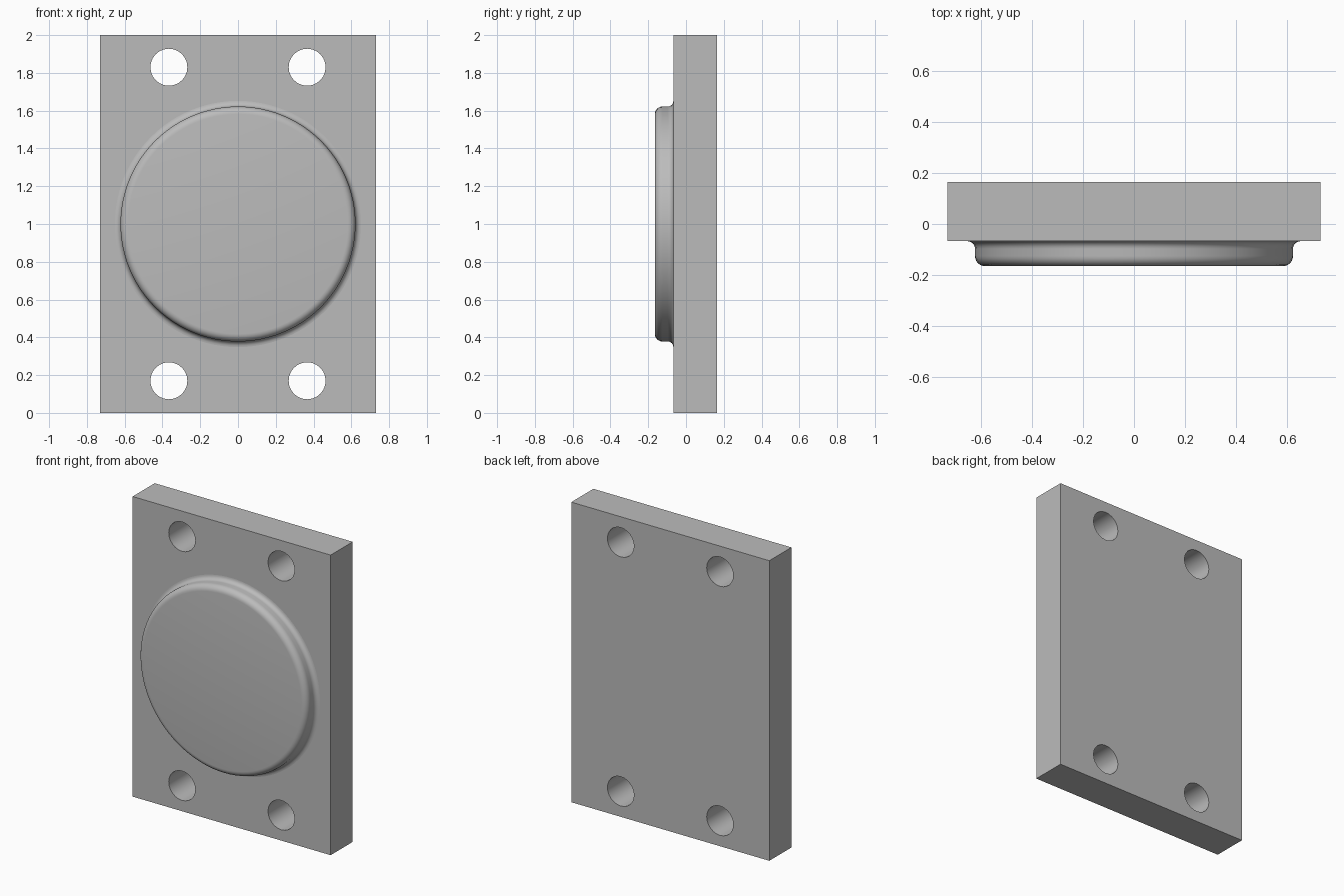
import bpy
import bmesh
from math import radians, pi, sin, cos
from mathutils import Matrix, Vector

cube = bpy.data.objects.get("Cube")
if cube:
    bpy.data.objects.remove(cube, do_unlink=True)

FRONT, BACK, FACE = -0.067, 0.165, -0.165
HALF_W, HEIGHT = 0.73, 2.0
HOLE_X, HOLE_Z, HOLE_R = 0.366, 0.83, 0.098
BOSS_R, ROUND, FILLET = 0.622, 0.04, 0.03

grey = bpy.data.materials.new("plain grey")
grey.use_nodes = True
colour = (0.5, 0.5, 0.5, 1)
grey.diffuse_color = colour
grey.node_tree.nodes["Principled BSDF"].inputs["Base Color"].default_value = colour


def make_object(name, bm):
    bmesh.ops.recalc_face_normals(bm, faces=bm.faces[:])
    mesh = bpy.data.meshes.new(name)
    bm.to_mesh(mesh)
    bm.free()
    obj = bpy.data.objects.new(name, mesh)
    bpy.context.collection.objects.link(obj)
    mesh.materials.append(grey)
    return obj


def smooth(obj, angle):
    bpy.ops.object.select_all(action='DESELECT')
    obj.select_set(True)
    bpy.context.view_layer.objects.active = obj
    bpy.ops.object.shade_smooth_by_angle(angle=radians(angle))


# Rectangular mounting plate
bm = bmesh.new()
bmesh.ops.create_cube(bm, size=1, matrix=Matrix.Translation((0, (FRONT + BACK) / 2, HEIGHT / 2))
                      @ Matrix.Diagonal((2 * HALF_W, BACK - FRONT, HEIGHT, 1)))
plate = make_object("mounting_plate", bm)

# Four bolt holes cut through the corners
bm = bmesh.new()
for sx in (-1, 1):
    for sz in (-1, 1):
        spot = Matrix.Translation((sx * HOLE_X, 0, HEIGHT / 2 + sz * HOLE_Z))
        bmesh.ops.create_cone(bm, cap_ends=True, segments=24, radius1=HOLE_R, radius2=HOLE_R,
                              depth=1, matrix=spot @ Matrix.Rotation(pi / 2, 4, 'X'))
cutter = make_object("hole_cutter", bm)
holes = plate.modifiers.new("bolt_holes", 'BOOLEAN')
holes.object = cutter
holes.operation = 'DIFFERENCE'
holes.solver = 'EXACT'
bpy.context.view_layer.objects.active = plate
bpy.ops.object.modifier_apply(modifier=holes.name)
bpy.data.objects.remove(cutter, do_unlink=True)
smooth(plate, 30)

# Round raised boss: rounded rim in front, concave fillet at the plate
STEPS = 6
quarter = [pi / 2 * i / STEPS for i in range(STEPS + 1)]
profile = [(0, FACE)]
profile += [(BOSS_R - ROUND + ROUND * sin(a), FACE + ROUND - ROUND * cos(a)) for a in quarter]
profile += [(BOSS_R + FILLET - FILLET * cos(a), FRONT - FILLET + FILLET * sin(a)) for a in quarter]
bm = bmesh.new()
verts = [bm.verts.new((r, y, HEIGHT / 2)) for r, y in profile]
edges = [bm.edges.new(pair) for pair in zip(verts, verts[1:])]
bmesh.ops.spin(bm, geom=verts + edges, cent=Vector((0, 0, HEIGHT / 2)), axis=(0, 1, 0),
               angle=2 * pi, steps=96, use_duplicate=False)
bmesh.ops.remove_doubles(bm, verts=bm.verts[:], dist=0.0001)
boss = make_object("round_boss", bm)
smooth(boss, 40)
